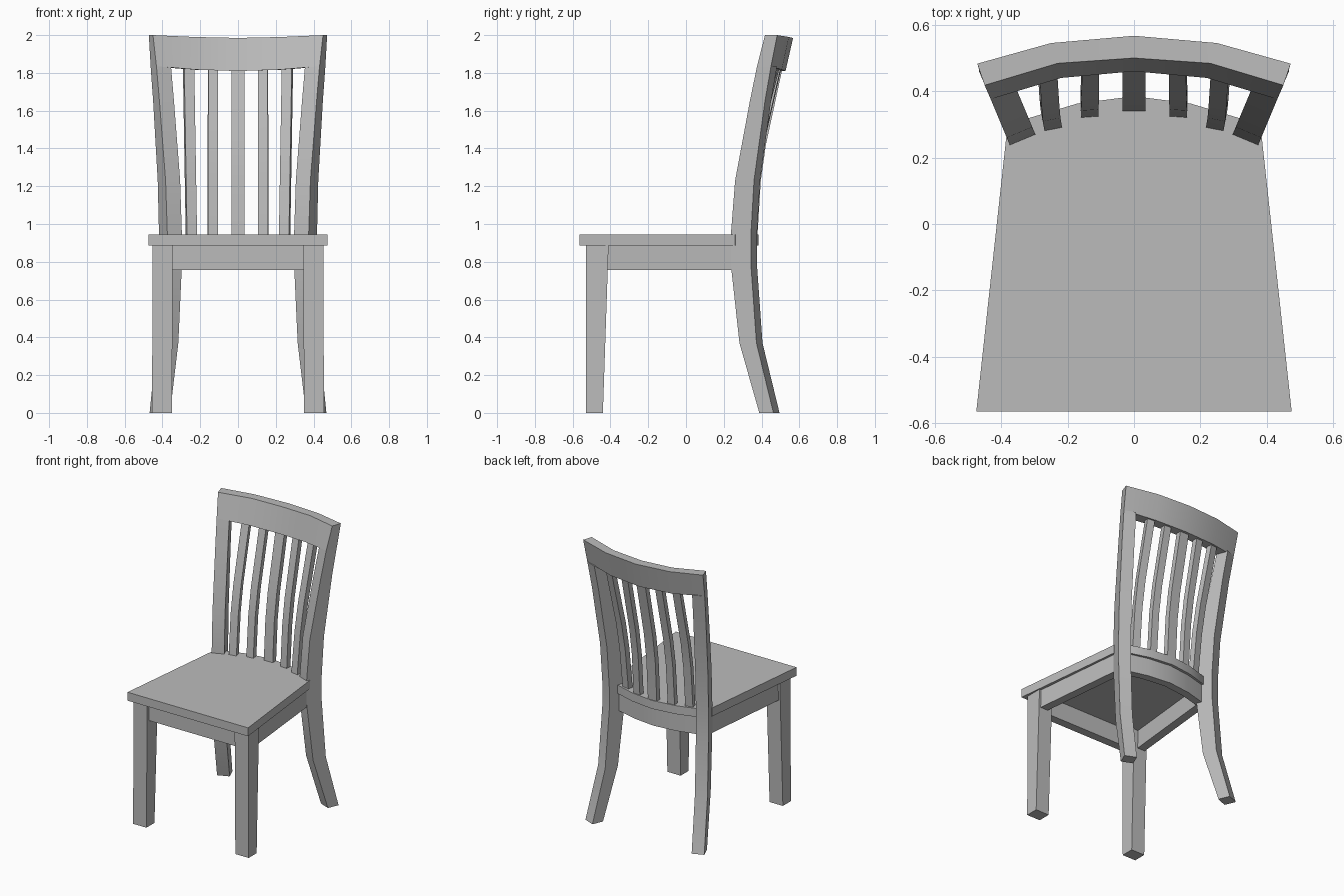
import bpy, bmesh, math

if "Cube" in bpy.data.objects:
    bpy.data.objects.remove(bpy.data.objects["Cube"])

wood = bpy.data.materials.new("grey wood")
wood.diffuse_color = (0.5, 0.5, 0.5, 1)
wood.use_nodes = True
wood.node_tree.nodes["Principled BSDF"].inputs["Base Color"].default_value = wood.diffuse_color


def loft(name, sections):
    """Closed solid through matching cross-section loops."""
    bm = bmesh.new()
    rings = [[bm.verts.new(p) for p in s] for s in sections]
    n = len(rings[0])
    for a, b in zip(rings, rings[1:]):
        for i in range(n):
            j = (i + 1) % n
            bm.faces.new((a[i], a[j], b[j], b[i]))
    bm.faces.new(rings[0])
    bm.faces.new(rings[-1])
    bmesh.ops.recalc_face_normals(bm, faces=bm.faces)
    mesh = bpy.data.meshes.new(name)
    bm.to_mesh(mesh)
    bm.free()
    mesh.materials.append(wood)
    obj = bpy.data.objects.new(name, mesh)
    bpy.context.collection.objects.link(obj)
    bpy.ops.object.select_all(action='DESELECT')
    obj.select_set(True)
    bpy.context.view_layer.objects.active = obj
    bpy.ops.object.shade_smooth_by_angle(angle=math.radians(30))
    return obj


def flip(sections, s):
    return [[(s * x, y, z) for x, y, z in sec] for sec in sections]


def mirrored(points):
    """Complete a half profile that starts at the centre line."""
    return flip([points[1:][::-1]], -1)[0] + points


def rect(x0, x1, y0, y1, z):
    return [(x0, y0, z), (x1, y0, z), (x1, y1, z), (x0, y1, z)]


# Seat: tapered slab with a bowed back edge
outline = [(0.475, -0.565), (0.385, 0.26), (0.33, 0.315), (0.17, 0.363), (0, 0.385)]
outline += [(-x, y) for x, y in outline[-2::-1]]
loft("seat", [[(x, y, z) for x, y in outline] for z in (0.885, 0.945)])

# Back posts: z, front y and back y of the outer side; turned to face the centre
profile = [(0, 0.388, 0.463), (0.37, 0.283, 0.373), (0.78, 0.238, 0.344),
           (0.95, 0.238, 0.344), (1.23, 0.26, 0.36), (1.65, 0.338, 0.418),
           (1.835, 0.376, 0.45)]
tx, ty = -0.077, 0.032


def post_x(y):
    return 0.375 + 0.417 * (y - 0.24)


posts = []
for z, f, b in profile:
    posts.append([(post_x(f), f, z), (post_x(b), b, z),
                  (post_x(b) + tx, b + ty, z), (post_x(f) + tx, f + ty, z)])

# Front legs taper on the rear face; side aprons run from them to the posts
leg = [rect(0.35, 0.455, -0.53, -0.44, 0), rect(0.345, 0.452, -0.53, -0.41, 0.886)]
side = [[(x, y, 0.757), (x - 0.06, y, 0.757), (x - 0.06, y, 0.886), (x, y, 0.886)]
        for x, y in ((0.44, -0.43), (0.368, 0.28))]
for s, word in ((1, "right"), (-1, "left")):
    loft("back_post_" + word, flip(posts, s))
    loft("front_leg_" + word, flip(leg, s))
    loft("side_apron_" + word, flip(side, s))

# Front apron and bowed back apron
loft("front_apron", [rect(-0.36, 0.36, -0.51, -0.45, z) for z in (0.757, 0.886)])
arc = mirrored([(0, 0.365, 0), (0.17, 0.345, 0), (0.345, 0.298, 0)])
loft("back_apron", [[(x, y, 0.757), (x, y - 0.055, 0.757),
                     (x, y - 0.055, 0.886), (x, y, 0.886)] for x, y, _ in arc])

# Top rail: bottom front, bottom back, top back, top front at each station
half = [
    [(0, 0.46, 1.81), (0, 0.527, 1.81), (0, 0.567, 1.985), (0, 0.50, 1.985)],
    [(0.22, 0.44, 1.817), (0.24, 0.507, 1.817), (0.25, 0.545, 1.99), (0.23, 0.484, 1.99)],
    [posts[-1][0], posts[-1][1], (0.472, 0.483, 2.0), (0.45, 0.418, 2.0)],
]
loft("top_rail", flip(half[:0:-1], -1) + half)

# Slats: bent centre profile, pushed forward and turned toward the sides
bend = [(0.935, 0.34), (1.23, 0.358), (1.42, 0.385), (1.65, 0.435), (1.83, 0.474)]
#        bottom x, top x, bottom shift, top shift, half width, turn
slats = [(0, 0, 0, 0, 0.035, 0), (0.133, 0.131, -0.018, -0.008, 0.026, 4),
         (0.243, 0.258, -0.055, -0.02, 0.027, 11)]
for i, (xb, xt, sb, st, w, deg) in enumerate(slats):
    c, sn = math.cos(math.radians(deg)), math.sin(math.radians(deg))
    secs = []
    for z, y in bend:
        t = (z - 0.935) / 0.895
        x0, y0 = xb + (xt - xb) * t, y + sb + (st - sb) * t
        secs.append([(x0 + u * c + v * sn, y0 - u * sn + v * c, z)
                     for u, v in ((-w, 0), (w, 0), (w, 0.038), (-w, 0.038))])
    for s in ((1,) if i == 0 else (1, -1)):
        loft("slat_%d_%s" % (i, "right" if s > 0 else "left"), flip(secs, s))
